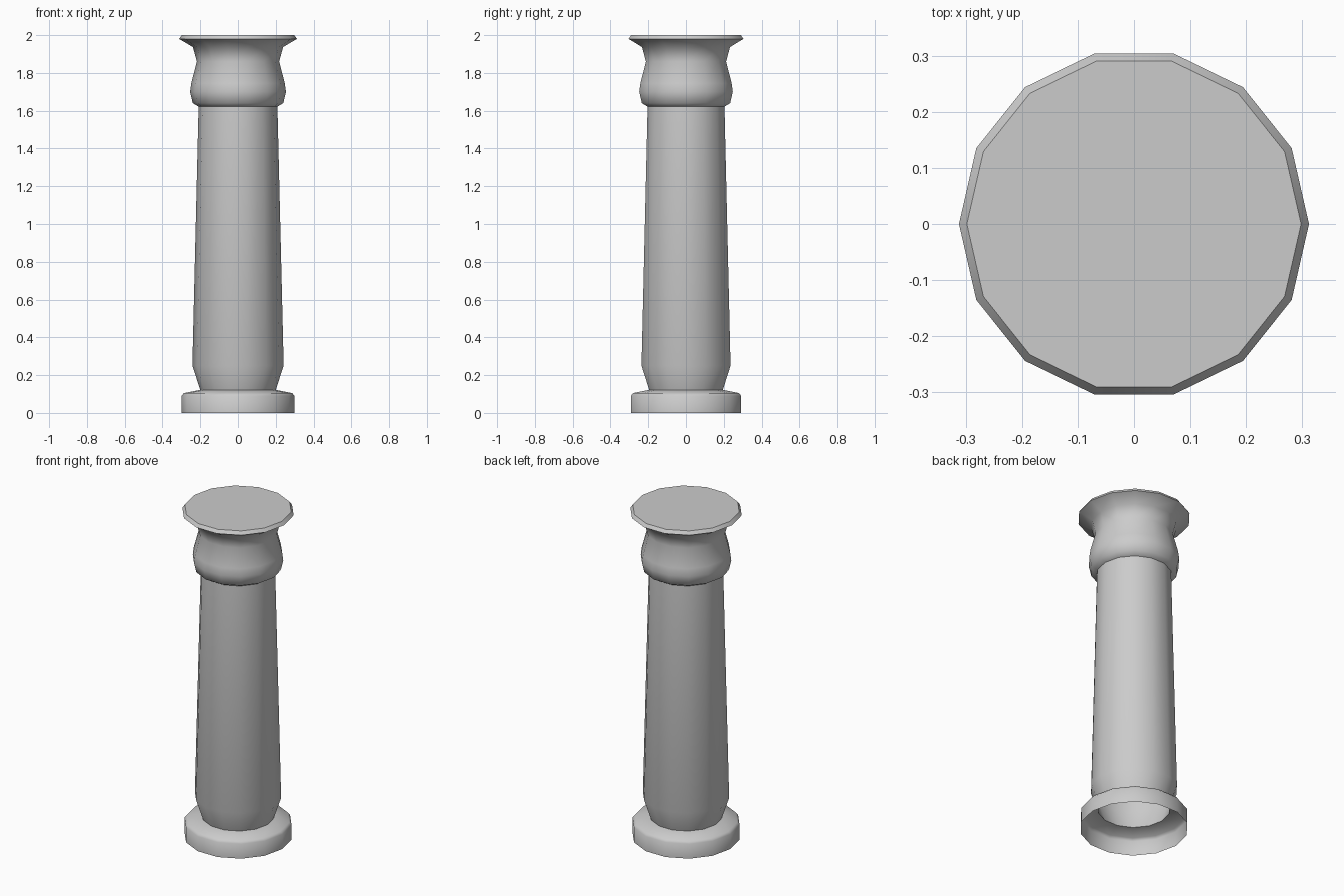
import bpy, bmesh
from math import cos, sin, tau, radians

if "Cube" in bpy.data.objects:
    bpy.data.objects.remove(bpy.data.objects["Cube"])

SIDES = 14


def lathe(name, profile, cap_top=False):
    """Spin an (r, z) profile, listed from bottom to top, into an open shell."""
    bm = bmesh.new()
    rings = [[bm.verts.new((r * cos(tau * i / SIDES), r * sin(tau * i / SIDES), z))
              for i in range(SIDES)] for r, z in profile]
    for low, high in zip(rings, rings[1:]):
        for i in range(SIDES):
            j = (i + 1) % SIDES
            bm.faces.new((low[i], low[j], high[j], high[i]))
    if cap_top:
        bm.faces.new(rings[-1])
    mesh = bpy.data.meshes.new(name)
    bm.to_mesh(mesh)
    bm.free()
    obj = bpy.data.objects.new(name, mesh)
    bpy.context.collection.objects.link(obj)
    bpy.ops.object.select_all(action='DESELECT')
    obj.select_set(True)
    bpy.context.view_layer.objects.active = obj
    bpy.ops.object.shade_smooth_by_angle(angle=radians(50))
    return obj


# Round plinth, open underneath
lathe("base", [(0.30, 0), (0.30, 0.09), (0.287, 0.105), (0.20, 0.122)])

# Tapered shaft with a narrowed foot
lathe("shaft", [(0.20, 0.122), (0.242, 0.25), (0.209, 1.622)])

# Bulging capital with a flared, chamfered top plate
lathe("capital", [(0.209, 1.622), (0.24, 1.64), (0.254, 1.70), (0.248, 1.745),
                  (0.218, 1.86), (0.239, 1.937), (0.312, 1.98), (0.298, 2.0)],
      cap_top=True)
